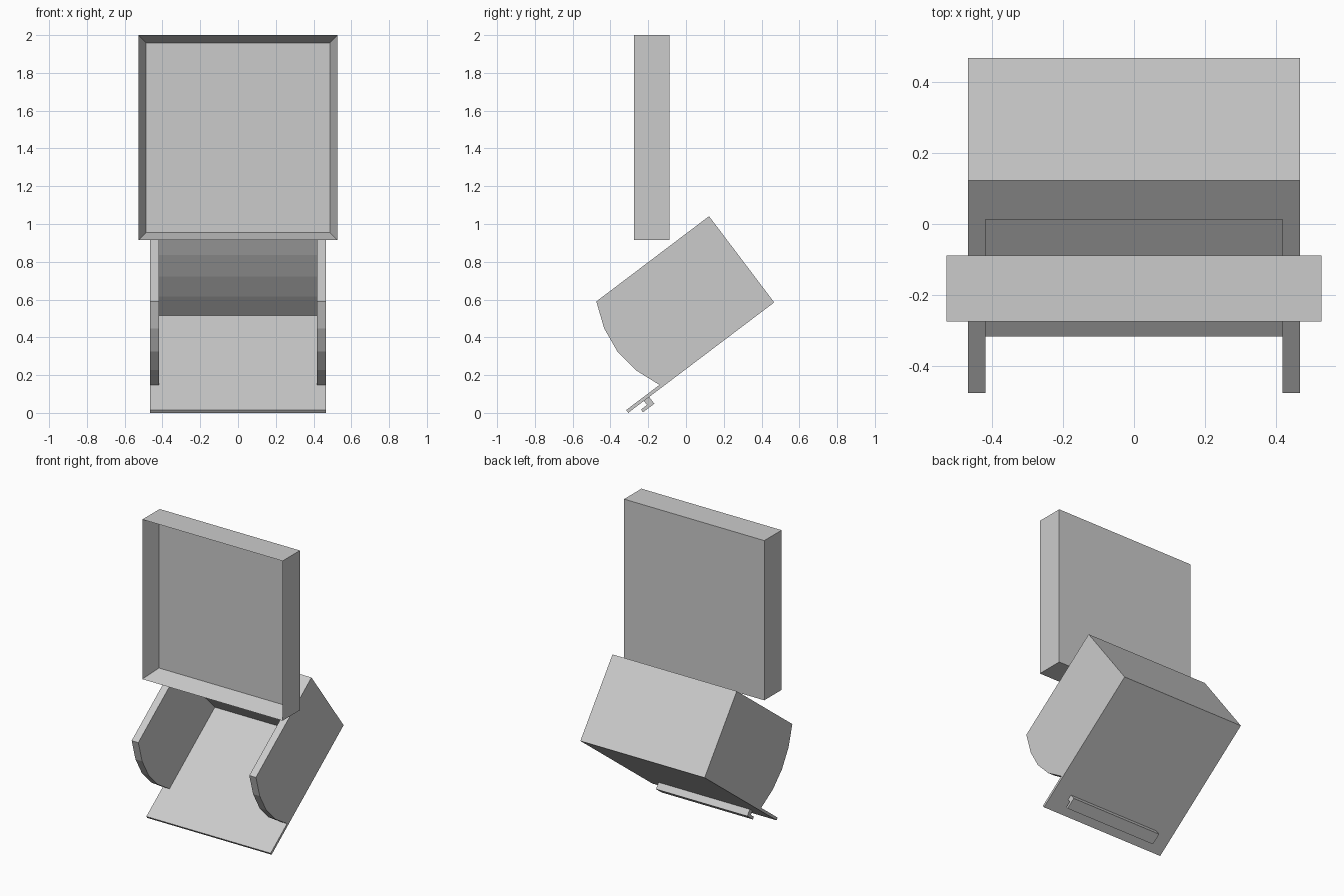
import bpy
import bmesh
import math
from mathutils import Vector

if "Cube" in bpy.data.objects:
    bpy.data.objects.remove(bpy.data.objects["Cube"], do_unlink=True)

grey = bpy.data.materials.new("plain grey")
grey.use_nodes = True
grey.diffuse_color = (0.6, 0.6, 0.6, 1)
grey.node_tree.nodes["Principled BSDF"].inputs["Base Color"].default_value = grey.diffuse_color

TILT = math.radians(37.1)
HEEL = Vector((0, 0.467, 0.585))
FORWARD = Vector((0, -math.cos(TILT), -math.sin(TILT)))
UP = Vector((0, -math.sin(TILT), math.cos(TILT)))
HEIGHT, FLOOR = 0.572, 0.018


def finish(name, bm):
    bmesh.ops.recalc_face_normals(bm, faces=bm.faces)
    mesh = bpy.data.meshes.new(name)
    bm.to_mesh(mesh)
    bm.free()
    mesh.materials.append(grey)
    ob = bpy.data.objects.new(name, mesh)
    bpy.context.collection.objects.link(ob)
    return ob


def tilted_prism(name, profile, half_width):
    """Extrude a (forward, up) profile sideways in the tilted frame."""
    bm = bmesh.new()
    side = Vector((-half_width, 0, 0))
    face = bm.faces.new([bm.verts.new(HEEL + FORWARD * s + UP * h + side) for s, h in profile])
    new = bmesh.ops.extrude_face_region(bm, geom=[face])["geom"]
    bmesh.ops.translate(bm, vec=-2 * side, verts=[v for v in new if isinstance(v, bmesh.types.BMVert)])
    return finish(name, bm)


def bulge(s, sag, steps=4):
    """Faceted arc from the top rim down to the floor, bowed forward."""
    points = []
    for i in range(steps + 1):
        t = i / steps
        points.append((s + sag * 4 * t * (1 - t), HEIGHT + (FLOOR - HEIGHT) * t))
    return points


# Tilted open bin with curved cheeks and a long floor lip
body = tilted_prism(
    "scoop_bin",
    [(0, 0), (0, HEIGHT)] + bulge(0.748, 0.071) + [(0.969, FLOOR), (0.969, 0)],
    0.467)

# Cavity, bounded at the back by a slightly bowed wall
cutter = tilted_prism(
    "cavity_cutter",
    [(0.137, 0.7)] + bulge(0.137, 0.025) + [(0.9, FLOOR), (0.9, 0.7)],
    0.417)
cutter.hide_render = True
cut = body.modifiers.new("cavity", "BOOLEAN")
cut.operation = "DIFFERENCE"
cut.solver = "EXACT"
cut.object = cutter
bpy.context.view_layer.objects.active = body
bpy.ops.object.modifier_apply(modifier=cut.name)
bpy.data.objects.remove(cutter, do_unlink=True)

# Hooked rail under the lip
tilted_prism(
    "hook_rail",
    [(0.83, 0), (0.83, -0.045), (0.905, -0.045), (0.905, -0.027), (0.865, -0.027), (0.865, 0)],
    0.343)

# Upright panel with a recessed front
bm = bmesh.new()
bmesh.ops.create_cube(bm, size=1)
bmesh.ops.scale(bm, vec=(1.054, 0.186, 1.085), verts=bm.verts)
bmesh.ops.translate(bm, vec=(0, -0.181, 1.4575), verts=bm.verts)
bm.normal_update()
front = min(bm.faces, key=lambda f: f.calc_center_median().y)
bmesh.ops.inset_region(bm, faces=[front], thickness=0.058)
bmesh.ops.translate(bm, vec=(0, 0.12, 0), verts=front.verts)
finish("recessed_panel", bm)
